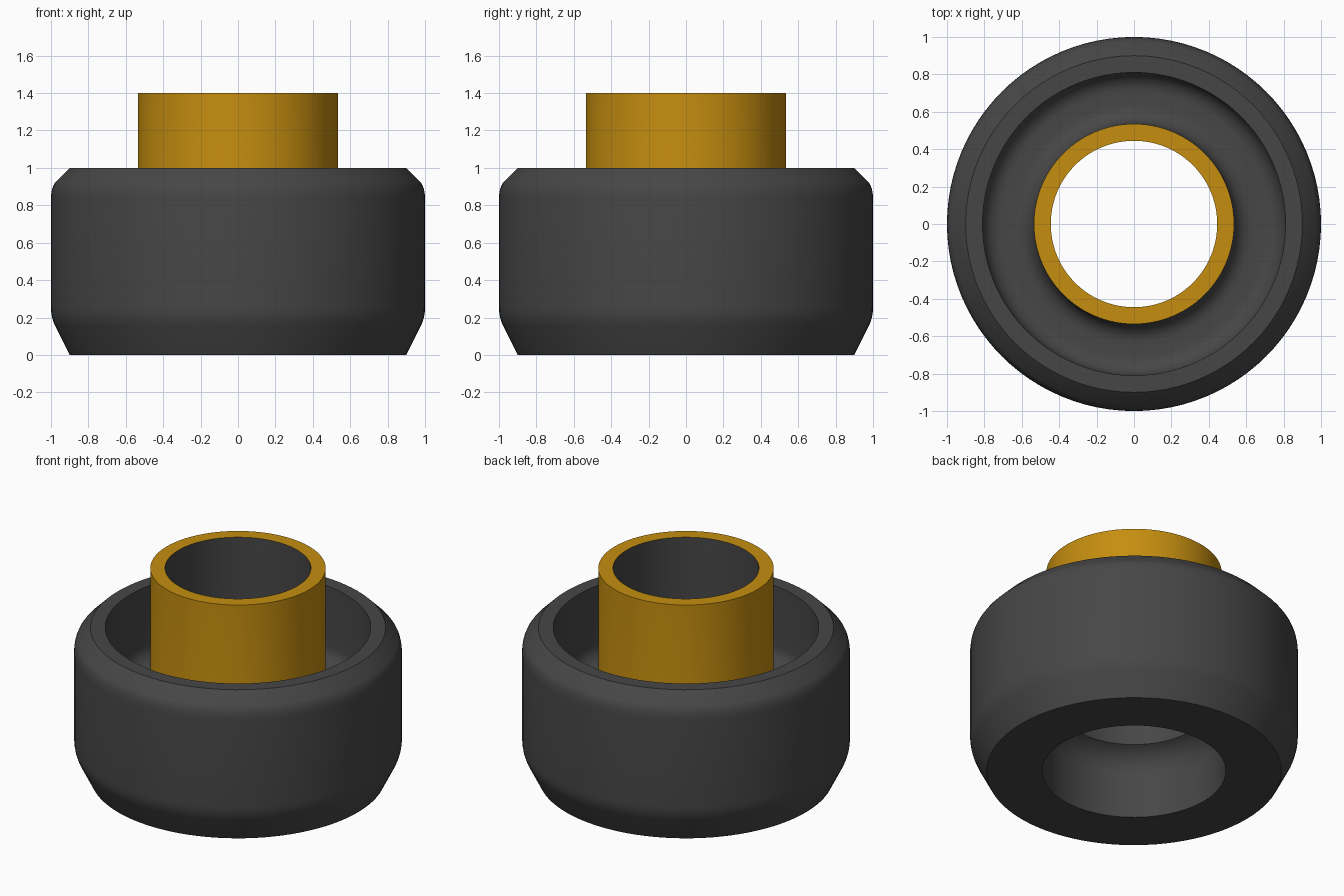
import bpy, bmesh, math

if "Cube" in bpy.data.objects:
    bpy.data.objects.remove(bpy.data.objects["Cube"])

SEGMENTS = 96


def material(name, rgb):
    m = bpy.data.materials.new(name)
    m.diffuse_color = (*rgb, 1.0)
    m.use_nodes = True
    m.node_tree.nodes["Principled BSDF"].inputs["Base Color"].default_value = m.diffuse_color
    return m


def arc(cx, cz, r, a0, a1, n=8):
    """Points (radius, height) along an arc, angles in degrees."""
    return [(cx + r * math.cos(math.radians(a0 + (a1 - a0) * i / n)),
             cz + r * math.sin(math.radians(a0 + (a1 - a0) * i / n)))
            for i in range(n + 1)]


def lathe(name, profile, mats, pick=lambda r, z: 0):
    """Spin a closed profile about z; pick chooses the material from radius and height."""
    bm = bmesh.new()
    rings = []
    for r, z in profile:
        rings.append([bm.verts.new((r * math.cos(math.tau * k / SEGMENTS),
                                    r * math.sin(math.tau * k / SEGMENTS), z))
                      for k in range(SEGMENTS)])
    for i, a in enumerate(rings):
        j = (i + 1) % len(rings)
        b = rings[j]
        mid = [(profile[i][c] + profile[j][c]) / 2 for c in (0, 1)]
        for k in range(SEGMENTS):
            n = (k + 1) % SEGMENTS
            face = bm.faces.new((a[k], a[n], b[n], b[k]))
            face.material_index = pick(*mid)
    bmesh.ops.recalc_face_normals(bm, faces=bm.faces)
    mesh = bpy.data.meshes.new(name)
    bm.to_mesh(mesh)
    bm.free()
    obj = bpy.data.objects.new(name, mesh)
    bpy.context.collection.objects.link(obj)
    for m in mats:
        mesh.materials.append(m)
    bpy.ops.object.select_all(action='DESELECT')
    obj.select_set(True)
    bpy.context.view_layer.objects.active = obj
    bpy.ops.object.shade_smooth_by_angle(angle=math.radians(30))
    return obj


grey = material("dark_grey", (0.062, 0.062, 0.062))
gold = material("gold", (0.56, 0.27, 0.005))

OUTER, TUBE, BORE, LOWER_BORE, WELL = 1.0, 0.535, 0.445, 0.56, 0.81
FLOOR, TOP, FILLET = 0.5, 1.4, 0.1

# One closed section: softened outer wall, round-bottomed well, tube and stepped bore
section = [(0.9, 0.0), (0.98, 0.16), (0.988, 0.18), (0.995, 0.205), (0.999, 0.23), (OUTER, 0.26)]
section += [(OUTER, 0.84), (0.998, 0.865), (0.993, 0.89), (0.985, 0.91), (0.975, 0.925), (0.9, 1.0)]
section += [(WELL, 1.0)]
section += arc(WELL - FILLET, FLOOR + FILLET, FILLET, 0, -90)
section += arc(TUBE + FILLET, FLOOR + FILLET, FILLET, 270, 180)
section += [(TUBE, TOP), (BORE, TOP), (BORE, 0.55)]
section += arc(LOWER_BORE - 0.18, 0.28, 0.18, 68, 0)
section += [(LOWER_BORE, 0.0)]


def paint(r, z):
    # Tube outside and top lip are gold, everything else grey
    return 1 if z > FLOOR + FILLET and BORE + 0.01 < r < TUBE + 0.001 else 0


lathe("bushing_body", section, [grey, gold], paint)
